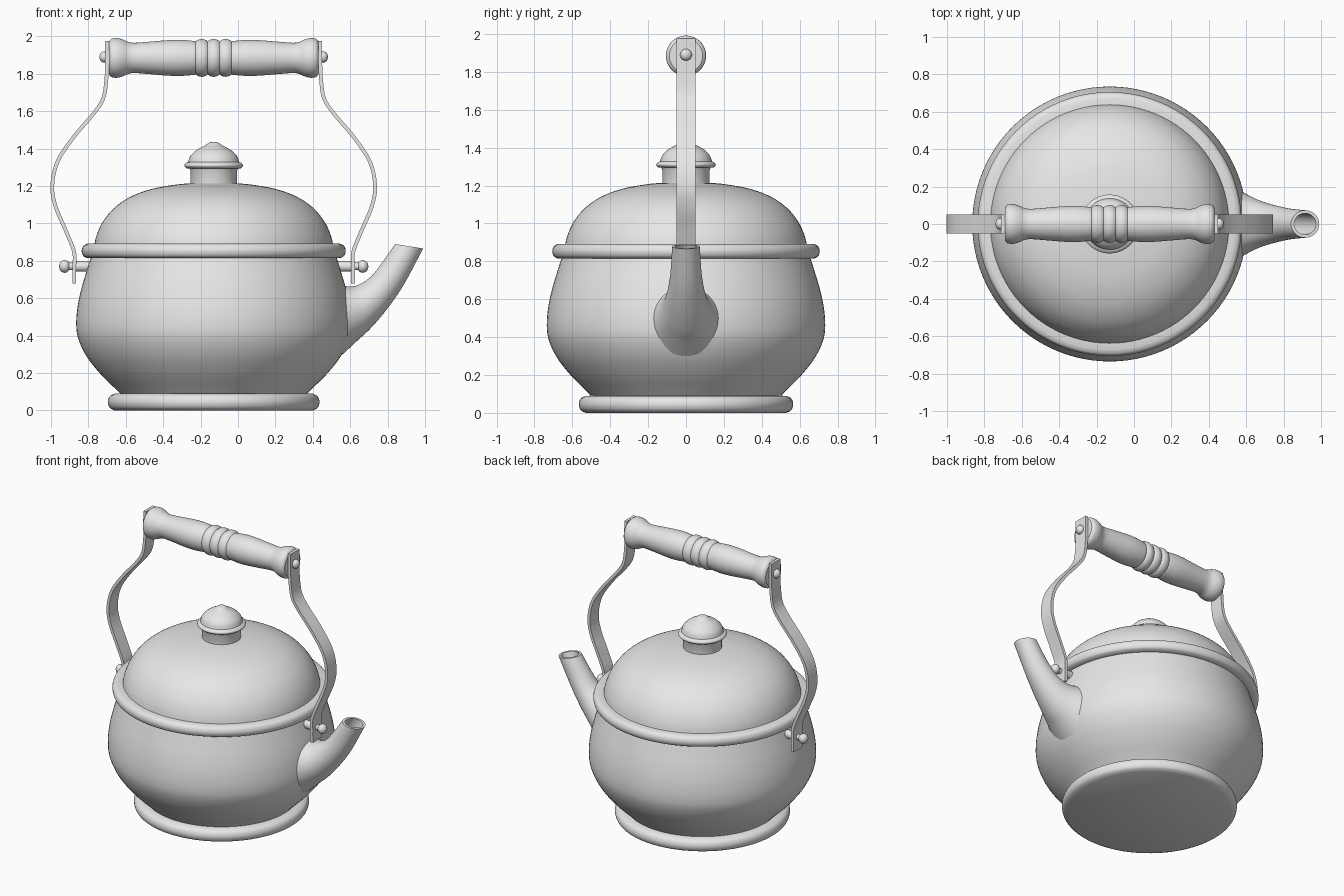
import bpy, bmesh, math
from mathutils import Vector

cube = bpy.data.objects.get("Cube")
if cube:
    bpy.data.objects.remove(cube)

CX = -0.13          # axis of the pot
grey = bpy.data.materials.new("plain grey")
grey.use_nodes = True
grey.diffuse_color = (0.8, 0.8, 0.8, 1)
grey.node_tree.nodes["Principled BSDF"].inputs["Base Color"].default_value = (0.8, 0.8, 0.8, 1)


def curve(points, n=6):
    """Smooth spline through tuples of any length."""
    p = [Vector(q) for q in points]
    p = [p[0] * 2 - p[1]] + p + [p[-1] * 2 - p[-2]]
    out = []
    for a, b, c, d in zip(p, p[1:], p[2:], p[3:]):
        for i in range(n):
            t = i / n
            out.append(0.5 * (2 * b + (c - a) * t + (2 * a - 5 * b + 4 * c - d) * t * t
                              + (3 * b - a - 3 * c + d) * t ** 3))
    return out + [p[-2]]


def loft(name, rings, caps=(False, False), mirror=False):
    """Skin a row of equal closed rings, in pot-centred coordinates."""
    bm = bmesh.new()
    rows = [[bm.verts.new(v) for v in ring] for ring in rings]
    n = len(rows[0])
    for a, b in zip(rows, rows[1:]):
        for i in range(n):
            j = (i + 1) % n
            bm.faces.new((a[i], a[j], b[j], b[i]))
    for cap, row in zip(caps, (rows[0], rows[-1])):
        if cap:
            bm.faces.new(row)
    bmesh.ops.remove_doubles(bm, verts=bm.verts, dist=1e-5)
    bmesh.ops.recalc_face_normals(bm, faces=bm.faces)
    for f in bm.faces:
        f.smooth = True
    for e in bm.edges:
        e.smooth = e.calc_face_angle(0) < math.radians(40)
    mesh = bpy.data.meshes.new(name)
    bm.to_mesh(mesh)
    bm.free()
    mesh.materials.append(grey)
    ob = bpy.data.objects.new(name, mesh)
    ob.location.x = CX
    bpy.context.collection.objects.link(ob)
    if mirror:
        ob.modifiers.new("Mirror", 'MIRROR')
    return ob


def lathe(name, profile, sides=96, along_x=False, z=0, **kw):
    """Turn (radius, position) pairs about the z axis, or about x at height z."""
    rings = []
    for r, h in profile:
        ring = []
        for i in range(sides):
            t = 2 * math.pi * i / sides
            c, s = r * math.cos(t), r * math.sin(t)
            ring.append((h, c, z + s) if along_x else (c, s, h))
        rings.append(ring)
    return loft(name, rings, **kw)


# Pot: foot ring, belly, rim
lathe("foot", [(0, 0), (0.53, 0)] + curve([(0.53, 0), (0.556, 0.015), (0.566, 0.045),
      (0.556, 0.075), (0.53, 0.09)], 4) + [(0.45, 0.092)])
lathe("belly", curve([(0.49, 0.08), (0.53, 0.12), (0.61, 0.20), (0.68, 0.29), (0.723, 0.38),
      (0.735, 0.46), (0.727, 0.56), (0.705, 0.66), (0.675, 0.76), (0.65, 0.84)]))
lathe("rim", [(0.61, 0.888)] + curve([(0.675, 0.892), (0.697, 0.88), (0.706, 0.853),
      (0.697, 0.826), (0.675, 0.814)], 4) + [(0.61, 0.816)])

# Lid and its knob
lathe("lid", curve([(0.64, 0.88), (0.625, 0.94), (0.592, 1.01), (0.535, 1.08), (0.45, 1.14),
      (0.34, 1.182), (0.22, 1.205), (0.12, 1.215), (0, 1.22)]))
lathe("lid_knob", [(0.125, 1.20), (0.125, 1.285), (0.13, 1.295)]
      + curve([(0.145, 1.295), (0.156, 1.305), (0.156, 1.315), (0.145, 1.325)], 3)
      + curve([(0.137, 1.328), (0.125, 1.36), (0.095, 1.39), (0.06, 1.41), (0.042, 1.42),
               (0.025, 1.432), (0, 1.436)], 4), sides=64)

# Spout: each section is upper x, z, lower x, z and half width
sections = curve([(0.54, 0.67, 0.56, 0.30, 0.19), (0.60, 0.663, 0.64, 0.375, 0.15),
                  (0.65, 0.675, 0.71, 0.44, 0.122), (0.71, 0.715, 0.795, 0.54, 0.10),
                  (0.77, 0.79, 0.885, 0.67, 0.083), (0.84, 0.89, 0.99, 0.866, 0.073)])


def spout_ring(section, scale=1.0, sides=48):
    ux, uz, lx, lz, w = section
    mid = Vector(((ux + lx) / 2 - CX, 0, (uz + lz) / 2))
    half = Vector(((ux - lx) / 2, 0, (uz - lz) / 2)) * scale
    side = Vector((0, w * scale, 0))
    angles = [2 * math.pi * i / sides for i in range(sides)]
    return [mid + half * math.cos(a) + side * math.sin(a) for a in angles]


loft("spout", [spout_ring(s) for s in sections]
     + [spout_ring(s, 0.78) for s in sections[:10:-1]], caps=(False, True))

# Turned grip with flared ends and three beads in the middle
end = curve([(0.088, 0.56), (0.103, 0.545), (0.106, 0.515), (0.098, 0.485), (0.085, 0.455),
             (0.081, 0.42), (0.087, 0.34), (0.095, 0.24), (0.096, 0.17), (0.090, 0.10)], 4)
beads = []
for k in (1, 0, -1):
    for i in range(9):
        u = i / 8
        beads.append((0.088 + 0.013 * math.sin(math.pi * u) ** 0.7, k * 0.064 + 0.032 - 0.064 * u))
grip = [(0, 0.56)] + [tuple(p) for p in end] + beads
grip += [(r, -h) for r, h in reversed(end)] + [(0, -0.56)]
lathe("grip", grip, sides=48, along_x=True, z=1.885)

# Bent flat straps on both sides
path = curve([(0.745, 0.68), (0.745, 0.77), (0.747, 0.85), (0.79, 0.96), (0.845, 1.09),
              (0.863, 1.2), (0.835, 1.33), (0.75, 1.46), (0.64, 1.59), (0.59, 1.67),
              (0.574, 1.77), (0.57, 1.87), (0.57, 1.975)])
strips = []
for i, p in enumerate(path):
    d = path[min(i + 1, len(path) - 1)] - path[max(i - 1, 0)]
    n = Vector((d.y, -d.x)).normalized() * 0.01
    a, b = p + n, p - n
    strips.append([(a.x, -0.05, a.y), (a.x, 0.05, a.y), (b.x, 0.05, b.y), (b.x, -0.05, b.y)])
loft("strap", strips, caps=(True, True), mirror=True)


def ball(r, centre, depth):
    return [(r * math.sin(math.pi * i / 12), centre - depth * math.cos(math.pi * i / 12))
            for i in range(13)]


# Pivot pins with ball ends, and rivets at the grip
lathe("pivot_pin", [(0.028, 0.60), (0.028, 0.737)], sides=24, along_x=True, z=0.77, mirror=True)
lathe("pin_shank", [(0.02, 0.74), (0.02, 0.80)], sides=24, along_x=True, z=0.77, mirror=True)
lathe("pin_ball", ball(0.034, 0.797, 0.03), sides=24, along_x=True, z=0.77, mirror=True)
lathe("grip_rivet", ball(0.031, 0.585, 0.026), sides=24, along_x=True, z=1.89, mirror=True)
